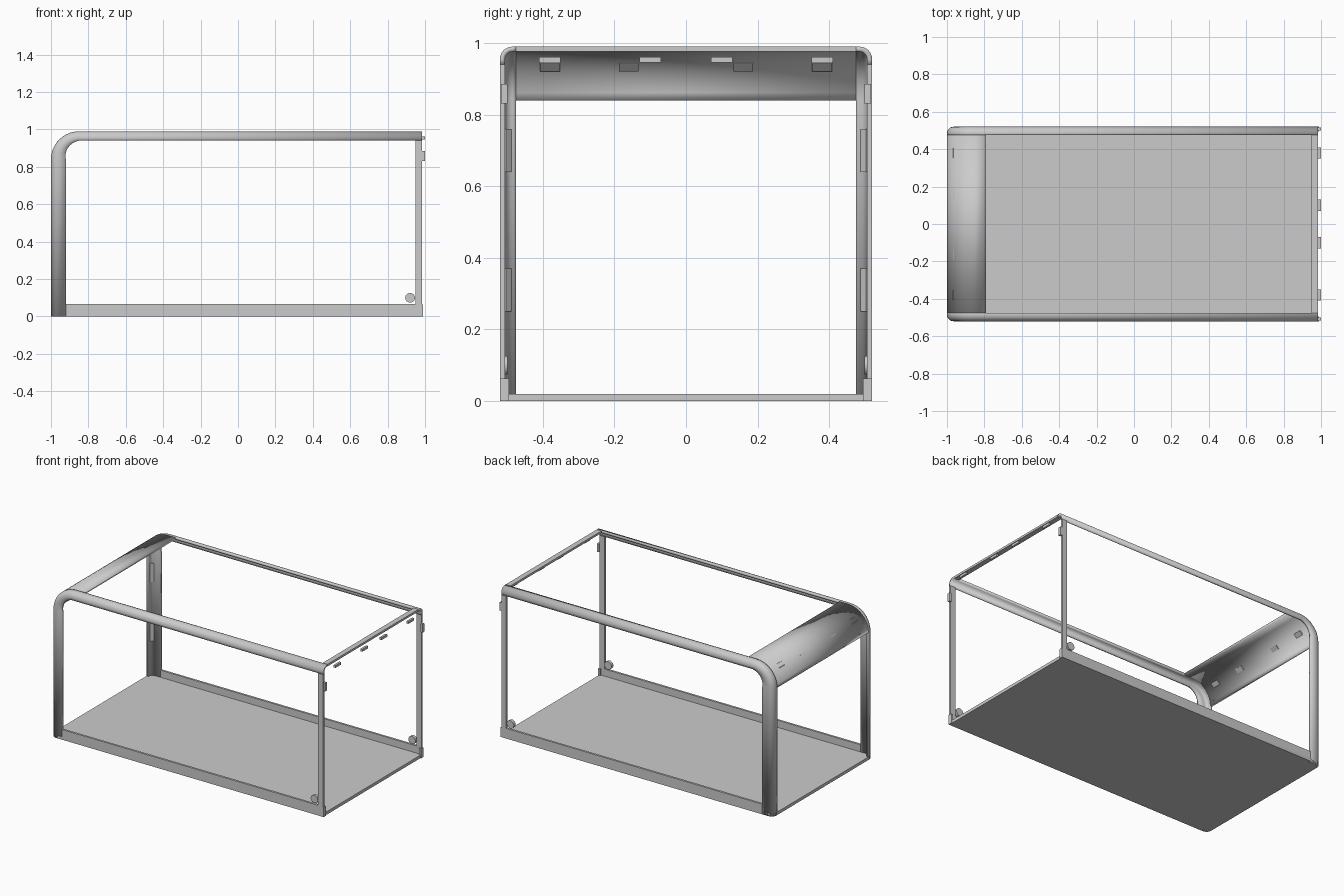
import bpy, bmesh, math
from mathutils import Vector

if "Cube" in bpy.data.objects:
    bpy.data.objects.remove(bpy.data.objects["Cube"])

X0, X1, Y, Z, R, F, T = -1.0, 0.985, 0.52, 0.99, 0.15, 0.035, 0.014


def finish(name, bm, wall=None):
    mesh = bpy.data.meshes.new(name)
    bm.to_mesh(mesh)
    bm.free()
    ob = bpy.data.objects.new(name, mesh)
    bpy.context.collection.objects.link(ob)
    if wall:
        s = ob.modifiers.new("wall", 'SOLIDIFY')
        s.thickness, s.offset, s.use_even_offset = wall, -1, True
    bpy.ops.object.select_all(action='DESELECT')
    ob.select_set(True)
    bpy.context.view_layer.objects.active = ob
    bpy.ops.object.shade_smooth_by_angle(angle=math.radians(32))
    return ob


def sheet(name, rows, wall=T):
    # grid of points, normals turned away from the middle of the case
    bm = bmesh.new()
    vs = [[bm.verts.new(p) for p in row] for row in rows]
    for a, b in zip(vs, vs[1:]):
        for i in range(len(a) - 1):
            bm.faces.new((a[i], a[i + 1], b[i + 1], b[i]))
    bm.normal_update()
    out = sum(f.normal.dot(f.calc_center_median() - Vector((0, 0, 0.5))) for f in bm.faces)
    if out < 0:
        bmesh.ops.reverse_faces(bm, faces=bm.faces[:])
    return finish(name, bm, wall)


def box(name, lo, hi, pos=(0, 0, 0), rot=(0, 0, 0)):
    bm = bmesh.new()
    bmesh.ops.create_cube(bm, size=1)
    for v in bm.verts:
        v.co = [l + (c + 0.5) * (h - l) for c, l, h in zip(v.co, lo, hi)]
    ob = finish(name, bm)
    ob.location, ob.rotation_euler = pos, rot
    return ob


def block(name, size, pos, rot=(0, 0, 0)):
    return box(name, [-s / 2 for s in size], [s / 2 for s in size], pos, rot)


# outline path of the hood: (x, z, normal x, normal z, frame depth)
path = [(X0, 0, -1, 0, 0.08)]
arc = []
N = 10
for i in range(N + 1):
    a = math.pi / 2 * i / N
    nx, nz = -math.cos(a), math.sin(a)
    arc.append((X0 + R + R * nx, Z - R + R * nz, nx, nz, 0.08 - 0.03 * i / N))
path += arc + [(X1, Z, 0, 1, 0.05)]

for side, tag in ((-1, "front"), (1, "back")):
    # rounded side frame: post, bend and top rail
    rows = []
    for x, z, nx, nz, d in path:
        prof = [(0.475, 0)]
        for k in range(7):
            a = math.pi / 2 * k / 6
            prof.append((Y - F + F * math.sin(a), F - F * math.cos(a)))
        prof.append((Y, d))
        rows.append([(x - nx * t, side * y, z - nz * t) for y, t in prof])
    sheet(tag + "_side_frame", rows)
    y0, y1 = sorted((side * Y, side * (Y - T)))
    box(tag + "_lower_band", (-0.92, y0, 0), (X1, y1, 0.067))
    box(tag + "_end_post", (0.95, y0, 0.067), (X1, y1, 0.94))
    f0, f1 = sorted((side * Y, side * 0.495))
    box(tag + "_end_foot", (0.975, f0, 0), (0.99, f1, 0.063))
    block(tag + "_end_tab", (0.014, 0.018, 0.055), (0.992, side * 0.508, 0.858))
    # screw boss near the end
    bm = bmesh.new()
    bmesh.ops.create_cone(bm, cap_ends=True, segments=24, radius1=0.026, radius2=0.026, depth=0.02)
    ob = finish(tag + "_screw_boss", bm)
    ob.location, ob.rotation_euler = (0.92, side * 0.509, 0.1), (math.pi / 2, 0, 0)
    # pockets inside the curved post
    for z in (0.31, 0.70):
        block(tag + "_post_pocket", (0.022, 0.012, 0.12), (-0.979, side * 0.5, z),
              (0, 0, side * math.pi / 4))

# curved panel joining both sides
rows = [[(x, y, z) for y in (-0.475, 0.475)] for x, z, *_ in arc + [(-0.79, Z)]]
sheet("curved_panel", rows)

# clips set in the curved panel
for y in (-0.38, -0.16, 0.16, 0.38):
    block("panel_clip", (0.018, 0.055, 0.03), (-0.95, y, 0.938), (0, math.radians(45), 0))

# open end rail and its tabs
box("end_top_rail", (0.95, -0.475, Z - T), (X1, 0.475, Z))
for y in (-0.38, -0.1, 0.1, 0.38):
    block("end_rail_tab", (0.014, 0.06, 0.016), (0.992, y, 0.953))

# floor plate with two rounded corners
bm = bmesh.new()
pts = [(X1, -Y), (X1, Y)]
corner = [(X0 + F - F * math.sin(math.pi / 12 * k), Y - F + F * math.cos(math.pi / 12 * k)) for k in range(7)]
pts += corner + [(x, -y) for x, y in reversed(corner)]
face = bm.faces.new([bm.verts.new((x, y, 0)) for x, y in pts])
ext = bmesh.ops.extrude_face_region(bm, geom=[face])
for v in ext["geom"]:
    if isinstance(v, bmesh.types.BMVert):
        v.co.z = 0.02
bmesh.ops.recalc_face_normals(bm, faces=bm.faces[:])
finish("floor_plate", bm)
